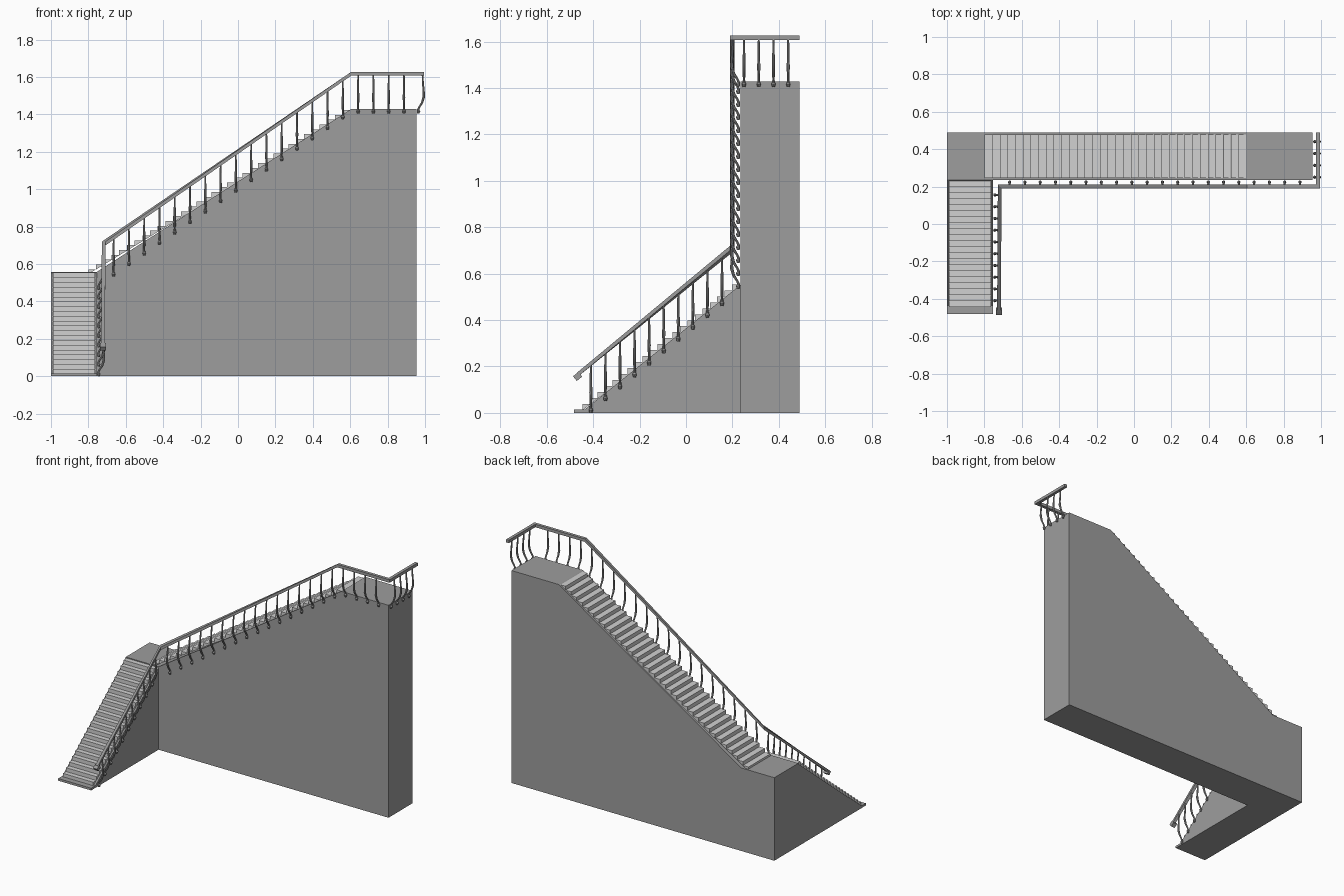
import bpy, bmesh, math
from mathutils import Vector

if "Cube" in bpy.data.objects:
    bpy.data.objects.remove(bpy.data.objects["Cube"], do_unlink=True)


def material(name, grey):
    m = bpy.data.materials.new(name)
    m.use_nodes = True
    colour = (grey, grey, grey, 1)
    m.diffuse_color = colour
    m.node_tree.nodes["Principled BSDF"].inputs["Base Color"].default_value = colour
    return m


STONE = material("mid grey stone", 0.34)
TREAD = material("light grey tread", 0.64)
METAL = material("grey railing", 0.33)


def finish(name, bm, mat):
    bmesh.ops.recalc_face_normals(bm, faces=bm.faces)
    mesh = bpy.data.meshes.new(name)
    bm.to_mesh(mesh)
    bm.free()
    mesh.materials.append(mat)
    ob = bpy.data.objects.new(name, mesh)
    bpy.context.collection.objects.link(ob)
    return ob


def prism(name, profile, axis, lo, hi, mat):
    """Extrude a side profile (run, height) along the x or y axis."""
    bm = bmesh.new()
    place = (lambda a, z: (lo, a, z)) if axis == "x" else (lambda a, z: (a, lo, z))
    face = bm.faces.new([bm.verts.new(place(a, z)) for a, z in profile])
    ext = bmesh.ops.extrude_face_region(bm, geom=[face])
    move = Vector((hi - lo, 0, 0) if axis == "x" else (0, hi - lo, 0))
    verts = [g for g in ext["geom"] if isinstance(g, bmesh.types.BMVert)]
    bmesh.ops.translate(bm, vec=move, verts=verts)
    return finish(name, bm, mat)


def sawtooth(start, height, run, rise, count):
    """Stepped profile closed by a sloping underside."""
    pts = [(start, height - rise)]
    for i in range(count):
        a, z = start + i * run, height + i * rise
        pts += [(a, z), (a + run, z)]
    end = start + count * run
    return pts + [(end, height + (count - 2) * rise)]


# Solid masonry of the two flights, landing and upper platform
WALL_Y, WALL_X, END_X = 0.235, -0.755, 0.955
prism("upper_flight_base",
      [(-1, 0), (END_X, 0), (END_X, 1.428), (0.605, 1.428), (WALL_X, 0.558), (-1, 0.558)],
      "y", WALL_Y, 0.49, STONE)
prism("lower_flight_base", [(-0.44, 0), (WALL_Y, 0), (WALL_Y, 0.552), (-0.44, 0.012)],
      "x", -1, WALL_X, STONE)
prism("foot_slab", [(-0.482, 0), (-0.43, 0), (-0.43, 0.015), (-0.482, 0.015)],
      "x", -1, WALL_X, STONE)

# Steps, set in slightly from the sides
prism("upper_steps", sawtooth(-0.8, 0.572, 0.0412, 0.0258, 34),
      "y", WALL_Y + 0.011, 0.479, TREAD)
prism("lower_steps", sawtooth(-0.445, 0.038, 0.0322, 0.0258, 21),
      "x", -0.99, WALL_X - 0.01, TREAD)

# Handrail: a square section swept along the path with mitred corners
RAIL = [Vector(p) for p in ((-0.722, -0.47, 0.163), (-0.718, 0.2, 0.71),
                            (0.605, 0.2, 1.617), (0.984, 0.2, 1.617), (0.984, 0.49, 1.617))]


def flat_normal(a, b):
    d = b - a
    return Vector((d.y, -d.x, 0)).normalized()


def handrail(half_w, half_h):
    bm = bmesh.new()
    normals = [flat_normal(a, b) for a, b in zip(RAIL, RAIL[1:])]
    rings = []
    for i, p in enumerate(RAIL):
        n0, n1 = normals[max(i - 1, 0)], normals[min(i, len(normals) - 1)]
        side = (n0 + n1) / (1 + n0.dot(n1)) * half_w
        up = Vector((0, 0, half_h))
        rings.append([bm.verts.new(p + s * side + t * up)
                      for s, t in ((-1, -1), (1, -1), (1, 1), (-1, 1))])
    for r, q in zip(rings, rings[1:]):
        for k in range(4):
            bm.faces.new((r[k], r[(k + 1) % 4], q[(k + 1) % 4], q[k]))
    bm.faces.new(rings[0])
    bm.faces.new(rings[-1])
    finish("handrail", bm, METAL)


handrail(0.01, 0.01)

# Block at the lower end of the handrail
bm = bmesh.new()
bmesh.ops.create_cube(bm, size=1)
bmesh.ops.scale(bm, vec=(0.03, 0.03, 0.026), verts=bm.verts)
cap = finish("handrail_end_block", bm, METAL)
cap.location = RAIL[0] + Vector((0, 0.003, -0.006))
cap.rotation_euler.x = math.radians(39)

# Bellied baluster profile: distance out from wall, drop below rail, radius
BALUSTER = [(0.031, 0, 0.004), (0.034, 0.05, 0.005), (0.038, 0.1, 0.006),
            (0.038, 0.125, 0.007), (0.029, 0.155, 0.006), (0.013, 0.18, 0.005),
            (0.008, 0.192, 0.006), (0.011, 0.2, 0.009), (0.009, 0.212, 0.006)]
SIDES = 8


def baluster(bm, foot, out, top):
    across = out.cross(Vector((0, 0, 1)))
    centres = [Vector((foot.x, foot.y, top - drop)) + out * d for d, drop, _ in BALUSTER]
    rings = []
    for i, c in enumerate(centres):
        along = (centres[min(i + 1, len(centres) - 1)] - centres[max(i - 1, 0)]).normalized()
        other = along.cross(across)
        r = BALUSTER[i][2]
        angles = [math.tau * k / SIDES for k in range(SIDES)]
        rings.append([bm.verts.new(c + r * (math.cos(a) * across + math.sin(a) * other))
                      for a in angles])
    for p, q in zip(rings, rings[1:]):
        for k in range(SIDES):
            bm.faces.new((p[k], p[(k + 1) % SIDES], q[(k + 1) % SIDES], q[k]))
    bm.faces.new(rings[0])
    bm.faces.new(rings[-1])


def rail_height(a, b, t):
    return a.z + (b.z - a.z) * t


def baluster_row(name, feet, out, segment, axis):
    bm = bmesh.new()
    for f in feet:
        a, b = RAIL[segment(f)], RAIL[segment(f) + 1]
        t = (f[axis] - a[axis]) / (b[axis] - a[axis])
        baluster(bm, f, out, rail_height(a, b, t))
    ob = finish(name, bm, METAL)
    bpy.ops.object.select_all(action="DESELECT")
    ob.select_set(True)
    bpy.context.view_layer.objects.active = ob
    bpy.ops.object.shade_smooth_by_angle(angle=math.radians(40))


EAST, SOUTH = Vector((1, 0, 0)), Vector((0, -1, 0))
baluster_row("lower_balusters",
             [Vector((WALL_X, -0.41 + 0.0628 * i, 0)) for i in range(10)],
             EAST, lambda f: 0, 1)
baluster_row("upper_balusters",
             [Vector((-0.665 + 0.0817 * i, WALL_Y, 0)) for i in range(20)],
             SOUTH, lambda f: 1 if f.x < RAIL[2].x else 2, 0)
baluster_row("platform_end_balusters",
             [Vector((END_X, 0.25 + 0.0635 * i, 0)) for i in range(4)],
             EAST, lambda f: 3, 1)
